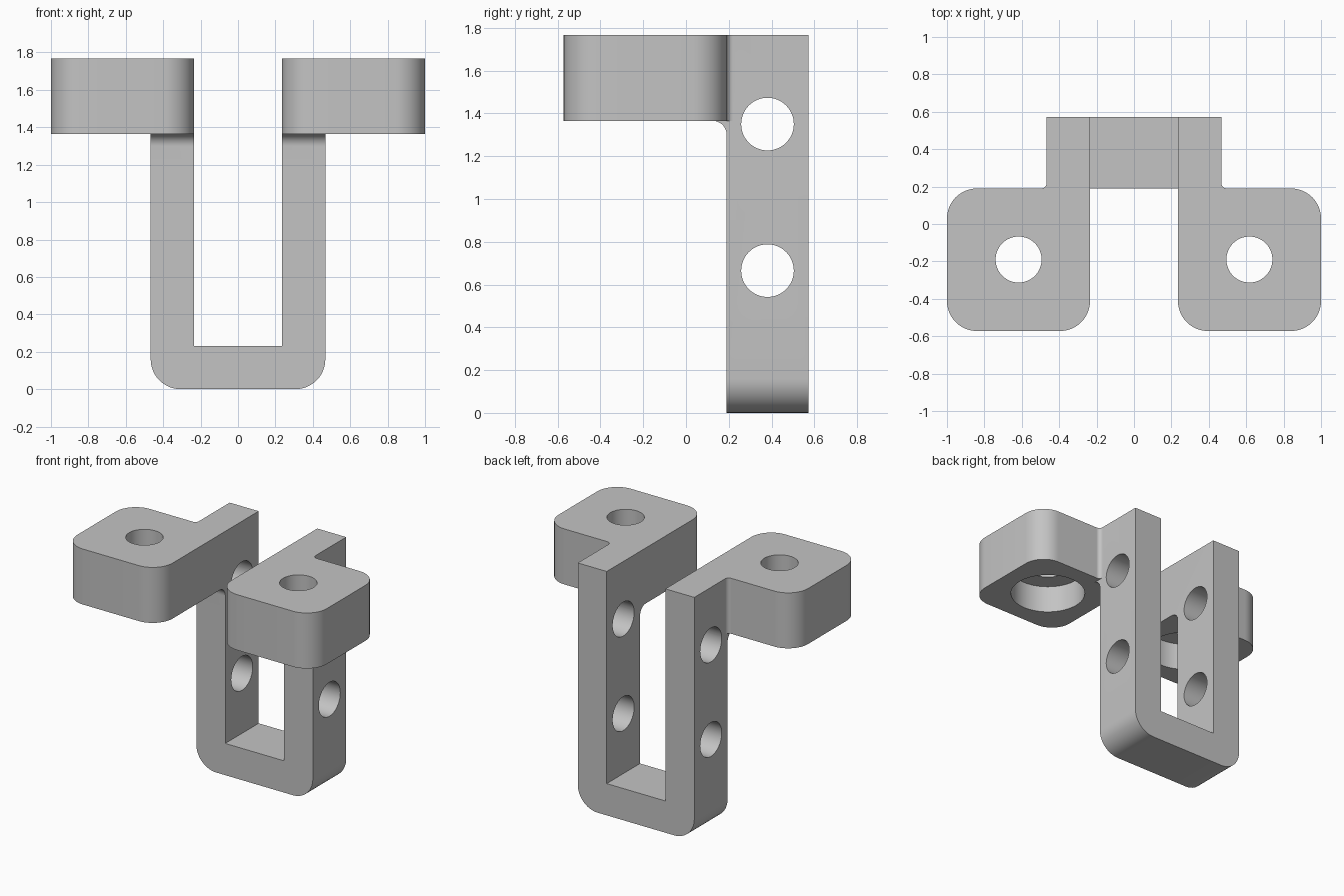
import bpy, bmesh, math
from mathutils import Vector

cube = bpy.data.objects.get("Cube")
if cube:
    bpy.data.objects.remove(cube, do_unlink=True)

metal = bpy.data.materials.new("plain grey")
metal.use_nodes = True
grey = (0.55, 0.55, 0.55, 1)
metal.diffuse_color = grey
metal.node_tree.nodes["Principled BSDF"].inputs["Base Color"].default_value = grey

# Main sizes
INNER, OUTER = 0.235, 0.467      # arm faces in x
FRONT, BACK = 0.19, 0.572        # arm faces in y
EAR_FRONT = -0.572
EAR_Z, TOP = 1.365, 1.767
HOLE_R = 0.123


def rounded(corners, steps=12):
    """Outline of square corners (u, v, radius) with the corners rounded."""
    out = []
    for i, (u, v, r) in enumerate(corners):
        p = Vector((u, v))
        if not r:
            out.append(p)
            continue
        a = (Vector(corners[i - 1][:2]) - p).normalized()
        b = (Vector(corners[(i + 1) % len(corners)][:2]) - p).normalized()
        centre = p + (a + b) * r
        for k in range(steps + 1):
            t = math.pi / 2 * k / steps
            out.append(centre - r * (b * math.cos(t) + a * math.sin(t)))
    return out


def circle(u, v, r, n=64):
    return [Vector((u + r * math.cos(math.tau * k / n),
                    v + r * math.sin(math.tau * k / n))) for k in range(n)]


def prism(name, outline, axis, lo, hi):
    """Solid made by extruding an outline along x, y or z."""
    place = {"x": lambda p, d: (d, p.x, p.y),
             "y": lambda p, d: (p.x, d, p.y),
             "z": lambda p, d: (p.x, p.y, d)}[axis]
    bm = bmesh.new()
    face = bm.faces.new([bm.verts.new(place(p, lo)) for p in outline])
    new = bmesh.ops.extrude_face_region(bm, geom=[face])["geom"]
    shift = Vector(place(Vector((0, 0)), hi - lo))
    bmesh.ops.translate(bm, vec=shift,
                        verts=[g for g in new if isinstance(g, bmesh.types.BMVert)])
    bmesh.ops.recalc_face_normals(bm, faces=bm.faces)
    mesh = bpy.data.meshes.new(name)
    bm.to_mesh(mesh)
    bm.free()
    mesh.materials.append(metal)
    obj = bpy.data.objects.new(name, mesh)
    bpy.context.collection.objects.link(obj)
    return obj


def combine(target, tool, operation):
    mod = target.modifiers.new(tool.name, "BOOLEAN")
    mod.operation, mod.solver, mod.object = operation, "EXACT", tool
    bpy.context.view_layer.objects.active = target
    bpy.ops.object.modifier_apply(modifier=mod.name)
    bpy.data.objects.remove(tool, do_unlink=True)


# U-shaped frame with rounded lower corners
bracket = prism("bracket", rounded([
    (-OUTER, 0, 0.16), (OUTER, 0, 0.16), (OUTER, TOP, 0), (INNER, TOP, 0),
    (INNER, 0.23, 0), (-INNER, 0.23, 0), (-INNER, TOP, 0), (-OUTER, TOP, 0)]),
    "y", FRONT, BACK)

for side, s in (("left", 1), ("right", -1)):
    # Ear, running back over the arm, with a small fillet where they meet
    ear = rounded([
        (s * INNER, EAR_FRONT, 0.16), (s, EAR_FRONT, 0.16), (s, FRONT, 0.16),
        (s * OUTER, FRONT, 0.03), (s * OUTER, BACK, 0), (s * INNER, BACK, 0)])
    combine(bracket, prism(side + "_ear", ear, "z", EAR_Z, TOP), "UNION")

    # Fillet under the ear
    gusset = rounded([
        (0.25, 1.2, 0), (FRONT, 1.2, 0), (FRONT, EAR_Z, 0.065),
        (0.1, EAR_Z, 0), (0.1, 1.5, 0), (0.25, 1.5, 0)])
    x0, x1 = sorted((s * INNER, s * OUTER))
    combine(bracket, prism(side + "_gusset", gusset, "x", x0, x1), "UNION")

    # Ear hole with a wide counterbore from below
    for r, lo, hi in ((HOLE_R, 1.2, 1.9), (0.255, 1.2, EAR_Z + 0.2)):
        bore = prism(side + "_bore", circle(s * 0.617, -0.19, r), "z", lo, hi)
        combine(bracket, bore, "DIFFERENCE")

# Cross holes through both arms
for z in (0.665, 1.35):
    hole = prism("cross_hole", circle(0.381, z, HOLE_R), "x", -0.6, 0.6)
    combine(bracket, hole, "DIFFERENCE")

bpy.ops.object.select_all(action="DESELECT")
bracket.select_set(True)
bpy.context.view_layer.objects.active = bracket
bpy.ops.object.shade_smooth_by_angle(angle=math.radians(30))
